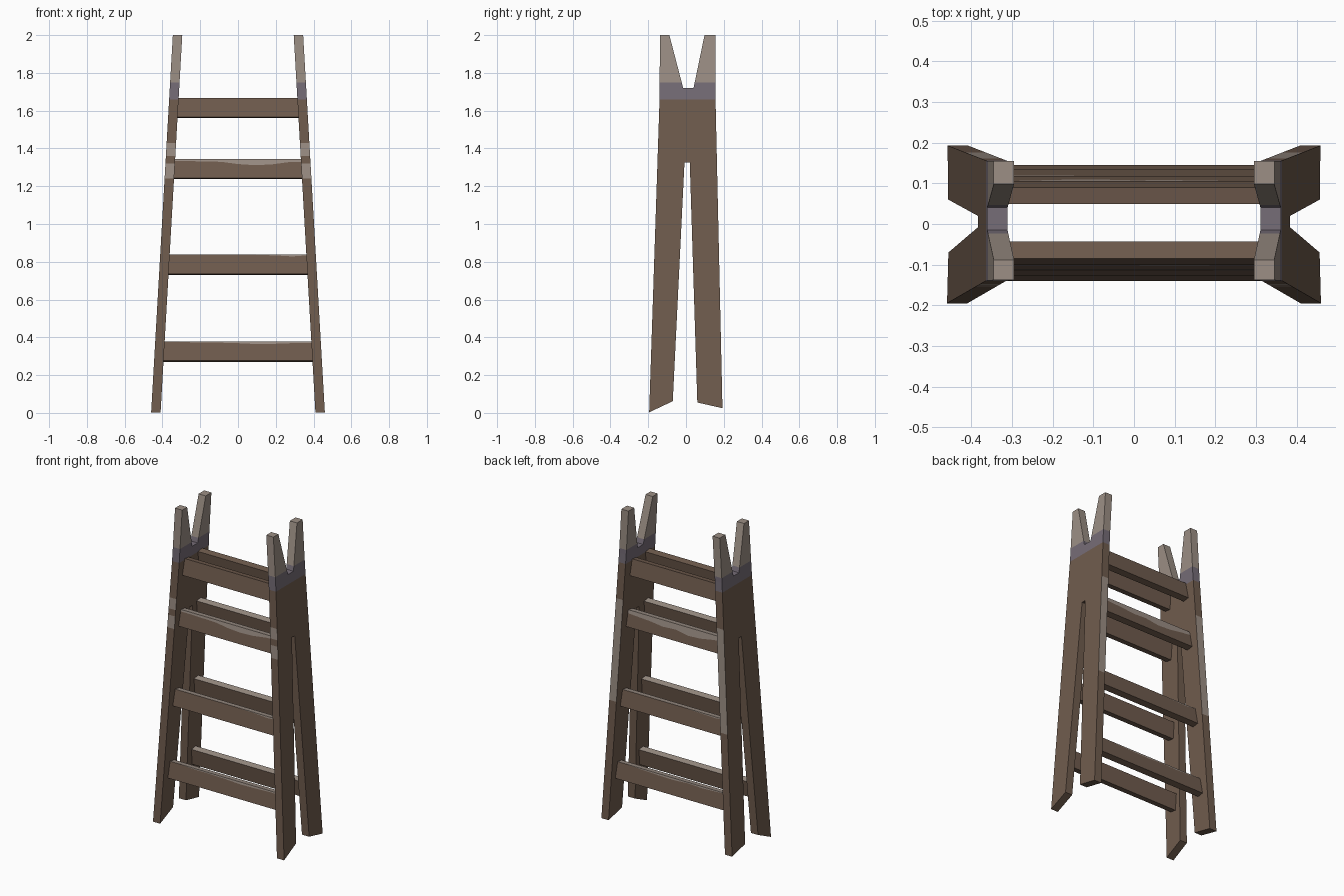
import bpy, bmesh, math
from mathutils import Vector

if "Cube" in bpy.data.objects:
    bpy.data.objects.remove(bpy.data.objects["Cube"])


def srgb(r, g, b):
    f = lambda c: (c / 255 / 12.92) if c < 11 else ((c / 255 + 0.055) / 1.055) ** 2.4
    return (f(r), f(g), f(b), 1)


def material(name, rgb):
    m = bpy.data.materials.new(name)
    m.diffuse_color = srgb(*rgb)
    m.use_nodes = True
    m.node_tree.nodes["Principled BSDF"].inputs["Base Color"].default_value = m.diffuse_color
    return m


BROWN, TAN, VIOLET = 0, 1, 2
mats = [material("brown wood", (112, 92, 78)),
        material("worn tan wood", (156, 143, 133)),
        material("violet grey paint", (118, 109, 119))]


def finish(bm, name):
    me = bpy.data.meshes.new(name)
    bm.to_mesh(me)
    bm.free()
    for m in mats:
        me.materials.append(m)
    ob = bpy.data.objects.new(name, me)
    bpy.context.collection.objects.link(ob)
    return ob


def inner_x(z):
    return 0.41 - 0.0575 * z


# Side panels: forked plank profile (y, z), leaning inward
PROFILE = [(-0.195, 0.003), (-0.14, 1.66), (-0.138, 2.0), (-0.088, 2.0), (-0.015, 1.72),
           (0.04, 1.72), (0.098, 2.0), (0.155, 2.0), (0.155, 1.72), (0.193, 0.025),
           (0.06, 0.055), (0.02, 1.325), (-0.008, 1.325), (-0.07, 0.062)]


def side_panel(name, sx):
    bm = bmesh.new()
    ring = [[bm.verts.new((sx * (inner_x(z) + off), y, z)) for y, z in PROFILE]
            for off in (0, 0.05)]
    bm.faces.new(ring[0])
    bm.faces.new(ring[1])
    n = len(PROFILE)
    for i in range(n):
        j = (i + 1) % n
        bm.faces.new((ring[0][i], ring[0][j], ring[1][j], ring[1][i]))
    # cut the paint boundaries
    for z in (0.78, 1.24, 1.32, 1.36, 1.43, 1.66, 1.75):
        bmesh.ops.bisect_plane(bm, geom=bm.verts[:] + bm.edges[:] + bm.faces[:],
                               dist=1e-5, plane_co=(0, 0, z), plane_no=(0, 0, 1))
    bmesh.ops.recalc_face_normals(bm, faces=bm.faces[:])
    bm.normal_update()
    for f in bm.faces:
        c = f.calc_center_median()
        z = c.z
        front = f.normal.y < -0.9 and c.y < -0.11
        back = f.normal.y > 0.9 and c.y > 0.11
        if z > 1.75:
            f.material_index = TAN
        elif z > 1.66:
            f.material_index = VIOLET
        elif front and (1.24 < z < 1.32 or 1.36 < z < 1.43):
            f.material_index = TAN
        elif back and 0.78 < z < 1.43:
            f.material_index = TAN
    return finish(bm, name)


side_panel("right_side_panel", 1)
side_panel("left_side_panel", -1)


# Rungs: tilted planks with a wavy worn strip along the upper outer edge
def rung(name, s, z0, y_out, wear):
    t, total, a = 0.042, 0.108, 0.15
    h = (total - t * math.sin(a)) / math.cos(a)
    up = Vector((0, -s * math.sin(a), math.cos(a)))
    inward = Vector((0, -s * math.cos(a), -math.sin(a)))
    base = Vector((0, s * y_out + 0.0025, z0 + t * math.sin(a)))
    half = inner_x(z0 + total / 2) + 0.02
    bm = bmesh.new()
    rings = []
    for i, d in enumerate(wear):
        x = Vector((-half + 2 * half * i / (len(wear) - 1), 0, 0))
        pts = (base, base + up * (h - max(d, 0.002)), base + up * h,
               base + up * h + inward * t, base + inward * t)
        rings.append([bm.verts.new(p + x) for p in pts])
    for i in range(len(rings) - 1):
        worn = wear[i] + wear[i + 1] > 0
        for k in range(5):
            m = (k + 1) % 5
            f = bm.faces.new((rings[i][k], rings[i][m], rings[i + 1][m], rings[i + 1][k]))
            if (k == 1 and worn) or (k == 2 and max(wear) > 0):
                f.material_index = TAN
    bm.faces.new(rings[0])
    bm.faces.new(rings[-1])
    bmesh.ops.recalc_face_normals(bm, faces=bm.faces[:])
    return finish(bm, name)


# height, outer distance, front wear, back wear
RUNGS = [("bottom", 0.27, 0.143, [0, 0, .006, .006, .009, .014, .012, .008, .008],
          [0, .006, .01, .006, .012, .01, .006, 0, 0]),
         ("lower", 0.73, 0.131, [0, 0, 0, 0, 0, 0, .004, .01, 0],
          [0, .008, .005, 0, 0, 0, 0, 0, 0]),
         ("upper", 1.237, 0.115, [.012, .012, .014, .016, .028, .034, .03, .018, .015],
          [.02, .03, .045, .05, .035, .04, .03, .025, .02]),
         ("top", 1.56, 0.103, [0] * 9, [0] * 9)]
for label, z0, y_out, front_wear, back_wear in RUNGS:
    rung(label + "_front_rung", -1, z0, y_out, front_wear)
    rung(label + "_back_rung", 1, z0, y_out, back_wear)
